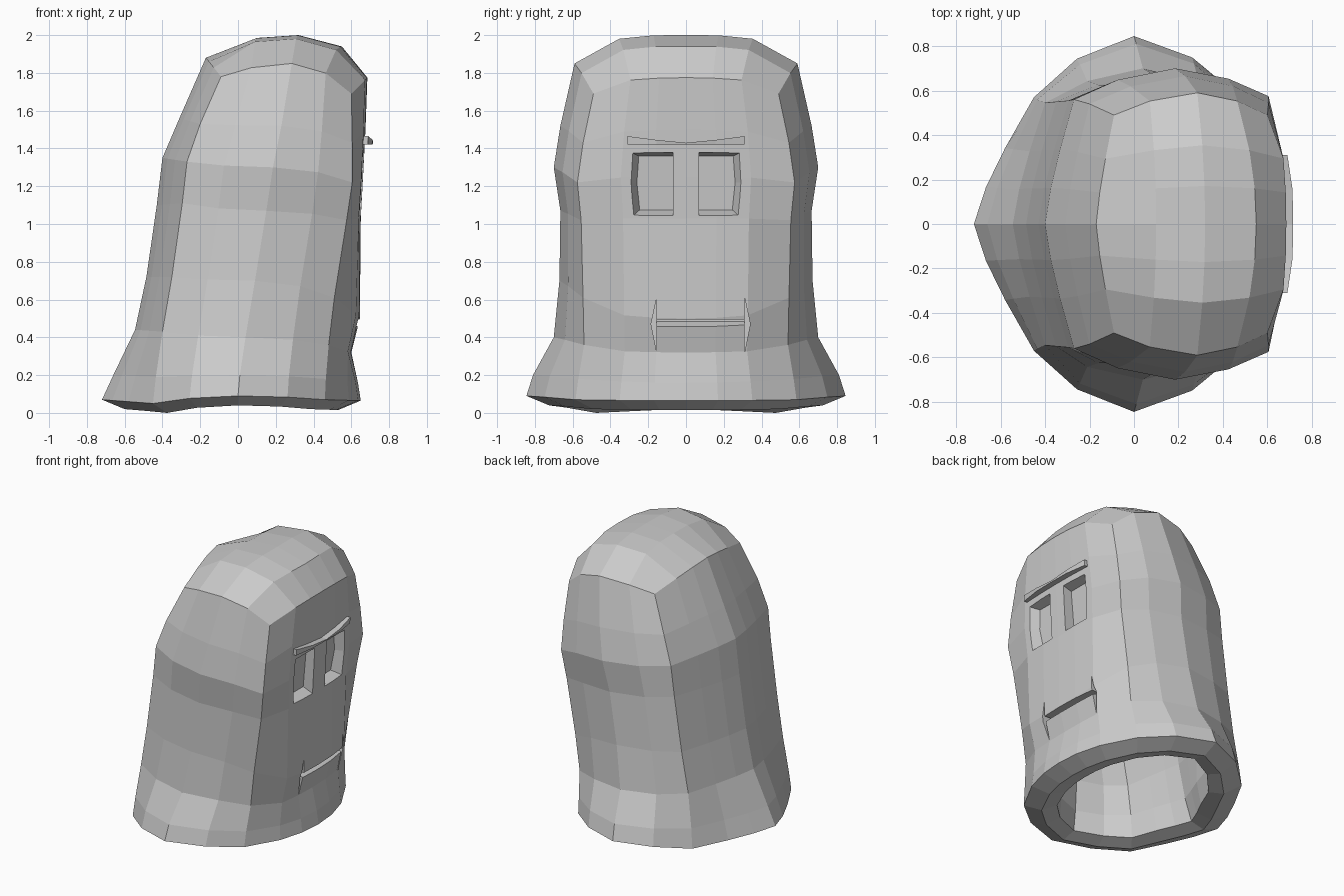
import bpy, bmesh, math
from mathutils import Vector

if "Cube" in bpy.data.objects:
    bpy.data.objects.remove(bpy.data.objects["Cube"], do_unlink=True)

grey = bpy.data.materials.new("plain grey")
grey.use_nodes = True
grey.diffuse_color = (0.6, 0.6, 0.6, 1)
grey.node_tree.nodes["Principled BSDF"].inputs["Base Color"].default_value = (0.6, 0.6, 0.6, 1)


def make(name, verts, faces):
    bm = bmesh.new()
    vs = [bm.verts.new(v) for v in verts]
    for f in faces:
        bm.faces.new([vs[i] for i in f])
    bmesh.ops.recalc_face_normals(bm, faces=bm.faces)
    mesh = bpy.data.meshes.new(name)
    bm.to_mesh(mesh)
    bm.free()
    mesh.materials.append(grey)
    ob = bpy.data.objects.new(name, mesh)
    bpy.context.scene.collection.objects.link(ob)
    return ob


# Key points of each ring from the crown down:
# face middle (x, z), face corner, side middle, back corner (x, y, z), back middle (x, z)
RINGS = [
    ((.685, 1.775), (.60, .49, 1.69), (.285, .59, 1.85), (-.09, .49, 1.78), (-.17, 1.88)),
    ((.675, 1.50), (.605, .545, 1.43), (.23, .665, 1.52), (-.20, .54, 1.53), (-.31, 1.56)),
    ((.662, 1.25), (.605, .575, 1.22), (.185, .70, 1.30), (-.27, .56, 1.33), (-.40, 1.35)),
    ((.650, 1.03), (.575, .555, 1.02), (.15, .665, 1.07), (-.295, .555, 1.11), (-.43, 1.10)),
    ((.645, .50), (.51, .545, .61), (.09, .67, .70), (-.35, .55, .72), (-.485, .72)),
    ((.600, .32), (.48, .54, .36), (.04, .70, .40), (-.40, .545, .43), (-.545, .44)),
    ((.635, .16), (.465, .57, .18), (.01, .81, .20), (-.435, .56, .19), (-.66, .20)),
    ((.650, .065), (.46, .585, .07), (0, .845, .09), (-.45, .57, .05), (-.72, .07)),
]
ACROSS = (0, .29, .6, 1)         # steps from the middle to a corner
FACE_BULGE = (1, .97, .85, 0)
HEM_BULGE = (1, .93, .67, 0)     # rounder front near the hem
BACK_BULGE = (1, .8, .48, 0)


def half_ring(f, fc, s, bc, b):
    """Points from the face middle round the +y side to the back middle."""
    F, FC, S, BC, B = Vector((f[0], 0, f[1])), Vector(fc), Vector(s), Vector(bc), Vector((b[0], 0, b[1]))

    def across(mid, corner, bulge):
        return [Vector((corner.x + (mid.x - corner.x) * w, corner.y * t, corner.z + (mid.z - corner.z) * w))
                for t, w in zip(ACROSS, bulge)]

    def side(corner):
        return Vector((S.x + (corner.x - S.x) * .57, corner.y + (S.y - corner.y) * .63,
                       corner.z + (S.z - corner.z) * .68))

    face = across(F, FC, HEM_BULGE if F.z < .2 else FACE_BULGE)
    return face + [side(FC), S, side(BC)] + across(B, BC, BACK_BULGE)[::-1]


def full_ring(half):
    return half + [Vector((p.x, -p.y, p.z)) for p in half[-2:0:-1]]


def inset(ring, d, dz):
    c = sum(ring, Vector()) / len(ring)
    out = []
    for p in ring:
        r = Vector((c.x - p.x, c.y - p.y, 0)).normalized() * d
        out.append(Vector((p.x + r.x, p.y + r.y, p.z + dz)))
    return out


outer = [full_ring(half_ring(*r)) for r in RINGS]
bottom = outer[-1]
rim = [inset(bottom, .12, -.05), inset(bottom, .225, -.025)]
WALLS = (.15, .15, .15, .15, .15, .16, .22)     # wall thickness from the crown down
inner = [inset(r, d, -.1 if i == 0 else 0) for i, (r, d) in enumerate(zip(outer, WALLS))][::-1]
skins = outer + rim + inner
N = len(bottom)                  # 20 points per ring
verts = [p for r in skins for p in r]
faces = [(k * N + i, k * N + (i + 1) % N, (k + 1) * N + (i + 1) % N, (k + 1) * N + i)
         for k in range(len(skins) - 1) for i in range(N)]

# Domed crown: rows between the two side edges, from face to back
PEAKS = ((.55, 1.94), (.32, 2.0), (.10, 1.985))


def crown(start, drop):
    """Fill one end ring with a 4 by 6 grid of faces."""
    ring = [verts[start + i] for i in range(N)]
    front = [start + i % N for i in (-3, -2, -1, 0, 1, 2, 3)]
    back = [start + i for i in (13, 12, 11, 10, 9, 8, 7)]
    rows = [front]
    for j, (px, pz) in enumerate(PEAKS):
        right, left = 16 - j, 4 + j
        edge = ring[left]
        row = [start + right]
        for y in (-.6, -.29, 0, .29, .6):
            w = 1 - abs(y) ** 4
            verts.append(Vector((px + (edge.x - px) * y * y, edge.y * y, edge.z + (pz - drop - edge.z) * w)))
            row.append(len(verts) - 1)
        rows.append(row + [start + left])
    rows.append(back)
    for a, b in zip(rows, rows[1:]):
        for i in range(6):
            faces.append((a[i], a[i + 1], b[i + 1], b[i]))


crown(0, 0)
crown((len(skins) - 1) * N, .14)
head = make("head_shell", verts, faces)


def prism(name, a, b):
    """Solid between two matching outlines."""
    n = len(a)
    sides = [(i, (i + 1) % n, n + (i + 1) % n, n + i) for i in range(n)]
    return make(name, a + b, sides + [tuple(range(n)), tuple(range(n, 2 * n))])


def cut(name, near, far):
    cutter = prism(name, near, far)
    cutter.hide_render = True
    cutter.hide_viewport = True
    mod = head.modifiers.new(name, 'BOOLEAN')
    mod.operation = 'DIFFERENCE'
    mod.solver = 'EXACT'
    mod.object = cutter
    return cutter


cutters = []
# Sunken eyes with sloping outer, upper and lower walls
for s, side in ((1, "left"), (-1, "right")):
    near = [(.72, s * .07, 1.395), (.72, s * .312, 1.39), (.72, s * .325, 1.22),
            (.72, s * .312, 1.015), (.72, s * .07, 1.015)]
    far = [(.60, s * .07, 1.36), (.60, s * .25, 1.36), (.595, s * .26, 1.22),
           (.575, s * .245, 1.075), (.575, s * .07, 1.075)]
    cutters.append(cut("eye_cutter_" + side, near, far))

# Mouth slot with a sloping lower lip and a tall nick at each end
cutters.append(cut("mouth_cutter",
                   [(.72, -.17, .495), (.72, .32, .495), (.72, .32, .415), (.72, -.17, .415)],
                   [(.575, -.17, .495), (.575, .32, .495), (.575, .32, .485), (.575, -.17, .485)]))
for y, s, side in ((-.155, -1, "right"), (.31, 1, "left")):
    tri = [(.72, y, .32), (.72, y, .61), (.72, y + s * .03, .47)]
    cutters.append(cut("mouth_end_cutter_" + side, tri, [(x - .16, ty, z) for x, ty, z in tri]))

# Apply the cuts
bpy.context.view_layer.update()
mesh = bpy.data.meshes.new_from_object(head.evaluated_get(bpy.context.evaluated_depsgraph_get()))
head.modifiers.clear()
head.data = mesh
for c in cutters:
    bpy.data.objects.remove(c, do_unlink=True)

# Brow ledge, thin in the middle and taller at the ends
stations = ((-.31, .69, 1.465), (-.155, .713, 1.445), (0, .716, 1.43), (.155, .713, 1.445), (.31, .69, 1.465))
bv, bf = [], []
for y, x, top in stations:
    bv += [(.62, y, top), (x, y, top), (x - .003, y, 1.422), (.62, y, 1.422)]
for k in range(4):
    bf += [(k * 4 + i, k * 4 + (i + 1) % 4, k * 4 + 4 + (i + 1) % 4, k * 4 + 4 + i) for i in range(4)]
make("brow", bv, bf + [(0, 1, 2, 3), (16, 17, 18, 19)])
